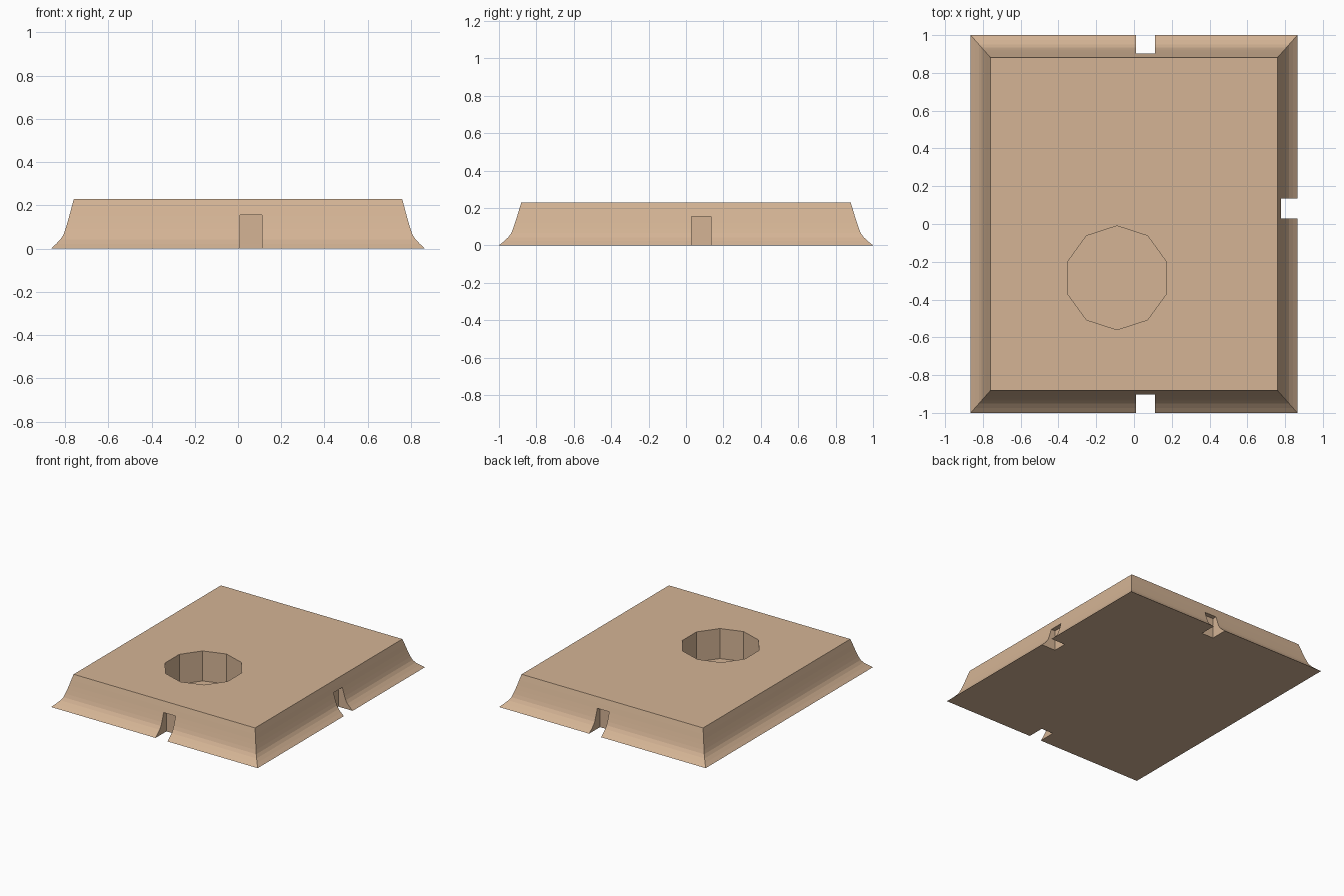
import bpy, bmesh, math

if "Cube" in bpy.data.objects:
    bpy.data.objects.remove(bpy.data.objects["Cube"])

tan = bpy.data.materials.new("warm tan")
tan.diffuse_color = (0.66, 0.456, 0.30, 1)
tan.use_nodes = True
tan.node_tree.nodes["Principled BSDF"].inputs["Base Color"].default_value = tan.diffuse_color


def make_object(name, bm):
    bmesh.ops.recalc_face_normals(bm, faces=bm.faces)
    mesh = bpy.data.meshes.new(name)
    bm.to_mesh(mesh)
    bm.free()
    mesh.materials.append(tan)
    obj = bpy.data.objects.new(name, mesh)
    bpy.context.collection.objects.link(obj)
    return obj


def loft(name, rings):
    """Join closed rings of points with quads and cap both ends."""
    bm = bmesh.new()
    loops = [[bm.verts.new(p) for p in ring] for ring in rings]
    for a, b in zip(loops, loops[1:]):
        for i in range(len(a)):
            j = (i + 1) % len(a)
            bm.faces.new((a[i], a[j], b[j], b[i]))
    bm.faces.new(loops[0])
    bm.faces.new(loops[-1])
    return make_object(name, bm)


def rectangle(x0, x1, y0, y1, z):
    return [(x0, y0, z), (x1, y0, z), (x1, y1, z), (x0, y1, z)]


def cut(target, cutter):
    mod = target.modifiers.new(cutter.name, 'BOOLEAN')
    mod.operation = 'DIFFERENCE'
    mod.solver = 'EXACT'
    mod.object = cutter
    bpy.context.view_layer.objects.active = target
    bpy.ops.object.modifier_apply(modifier=mod.name)
    bpy.data.objects.remove(cutter)


# slab with a concave flared skirt: (inset, height)
profile = [(0, 0), (0.024, 0.022), (0.044, 0.043), (0.058, 0.065), (0.067, 0.09),
           (0.076, 0.12), (0.085, 0.152), (0.095, 0.19), (0.106, 0.23)]
slab = loft("base_slab", [
    rectangle(-0.865 + d, 0.865 - d, -1 + 1.13 * d, 1 - 1.13 * d, z) for d, z in profile])

# ten-sided pocket reaching almost to the underside
pocket = [[(-0.09 + 0.275 * math.cos(math.radians(90 + 36 * i)),
            -0.285 + 0.275 * math.sin(math.radians(90 + 36 * i)), z) for i in range(10)]
          for z in (0.003, 0.4)]
cut(slab, loft("pocket_cutter", pocket))

# rectangular notches in the front, back and right skirts
notches = {"front": (0.01, 0.11, -1.1, -0.87),
           "back": (0.01, 0.11, 0.87, 1.1),
           "right": (0.745, 1.0, 0.03, 0.135)}
for side, area in notches.items():
    cut(slab, loft(side + "_notch_cutter",
                   [rectangle(*area, -0.1), rectangle(*area, 0.155)]))
